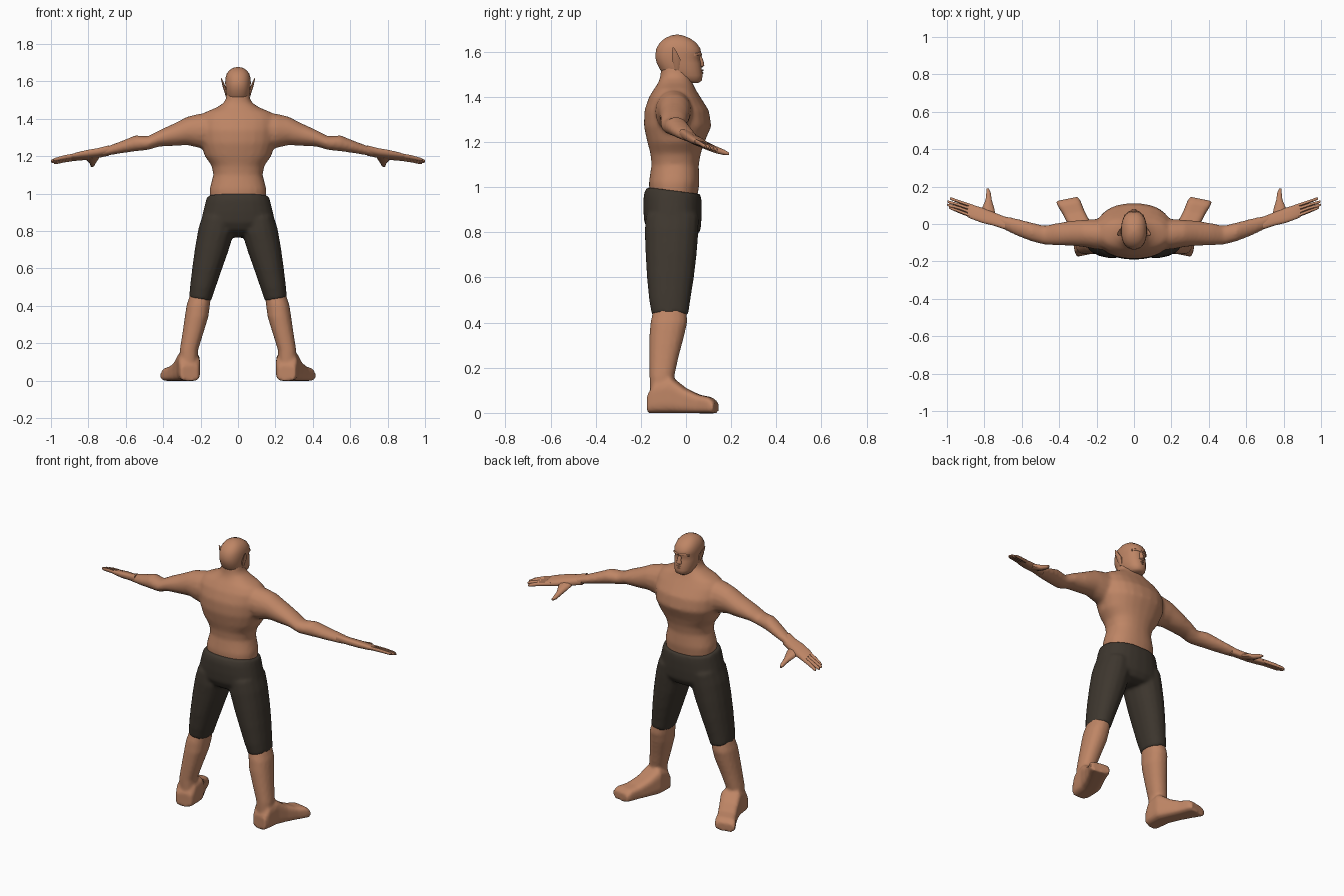
import bpy, bmesh, math
from mathutils import Vector


def material(name, rgb):
    m = bpy.data.materials.new(name)
    m.diffuse_color = (*rgb, 1)
    return m


SKIN = material("skin", (0.515, 0.235, 0.130))
CLOTH = material("dark_cloth", (0.048, 0.038, 0.028))


def loft(bm, sections, u, v, p=1.0, n=16, both=False):
    """Closed tube through rings (x, y, z, ru, rv); 'both' adds the mirrored tube."""
    u, v = Vector(u), Vector(v)
    bend = lambda t: math.copysign(abs(t) ** p, t)
    for side in ((1, -1) if both else (1,)):
        rings = []
        for x, y, z, ru, rv in sections:
            ring = []
            for i in range(n):
                a = 2 * math.pi * (i + 0.5) / n
                c = Vector((x, y, z)) + u * ru * bend(math.cos(a)) + v * rv * bend(math.sin(a))
                ring.append(bm.verts.new((c.x * side, c.y, c.z)))
            rings.append(ring)
        for a, b in zip(rings, rings[1:]):
            for i in range(n):
                j = (i + 1) % n
                bm.faces.new((a[i], a[j], b[j], b[i]))
        bm.faces.new(rings[0])
        bm.faces.new(rings[-1])


def upright(rows):
    """Rows (z, x0, x1, y0, y1) to horizontal ring sections."""
    return [((a + b) / 2, (c + d) / 2, z, (b - a) / 2, (d - c) / 2) for z, a, b, c, d in rows]


def finish(name, bm, mat, voxel=0, smooth=6):
    bmesh.ops.recalc_face_normals(bm, faces=bm.faces)
    me = bpy.data.meshes.new(name)
    bm.to_mesh(me)
    bm.free()
    me.materials.append(mat)
    ob = bpy.data.objects.new(name, me)
    bpy.context.collection.objects.link(ob)
    bpy.ops.object.select_all(action='DESELECT')
    ob.select_set(True)
    bpy.context.view_layer.objects.active = ob
    if voxel:  # fuse overlapping tubes into one soft skin
        r = ob.modifiers.new("fuse", 'REMESH')
        r.mode, r.voxel_size, r.use_smooth_shade = 'VOXEL', voxel, True
        s = ob.modifiers.new("soften", 'SMOOTH')
        s.factor, s.iterations = 0.5, smooth
    else:
        bpy.ops.object.shade_smooth_by_angle(angle=math.radians(50))
    return ob


X, Y, Z = (1, 0, 0), (0, 1, 0), (0, 0, 1)

# Torso, neck and arms
bm = bmesh.new()
loft(bm, upright([
    (0.95, -.150, .150, -.160, .050), (1.02, -.153, .153, -.165, .060),
    (1.10, -.132, .132, -.153, .057), (1.15, -.142, .142, -.158, .066),
    (1.20, -.178, .178, -.172, .082), (1.27, -.202, .202, -.187, .113),
    (1.34, -.210, .210, -.185, .102), (1.40, -.205, .205, -.164, .064),
    (1.435, -.175, .175, -.142, .042), (1.46, -.115, .115, -.125, .030),
    (1.485, -.075, .075, -.115, .020), (1.51, -.064, .064, -.112, .015),
    (1.54, -.062, .062, -.110, .015)]), X, Y, p=0.88, n=24)
loft(bm, [
    (.10, -.060, 1.350, .075, .080), (.20, -.055, 1.335, .082, .094),
    (.27, -.050, 1.335, .073, .077), (.34, -.050, 1.315, .067, .061),
    (.42, -.055, 1.295, .059, .044), (.48, -.060, 1.270, .051, .037),
    (.55, -.042, 1.268, .051, .043), (.63, -.016, 1.246, .046, .032),
    (.69, .005, 1.230, .038, .026), (.74, .024, 1.217, .032, .020)], Y, Z, both=True)
finish("torso_and_arms", bm, SKIN, 0.011)

# Hands: palm, four fingers, thumb
bm = bmesh.new()
tilt = (0, 1, -.3)
loft(bm, [(.69, .005, 1.230, .034, .024), (.75, .027, 1.216, .036, .022),
          (.81, .046, 1.206, .041, .021), (.87, .066, 1.196, .039, .016),
          (.89, .073, 1.192, .036, .011)], tilt, Z, p=.75, both=True)
for k, tip in zip((-1.5, -.5, .5, 1.5), (.988, 1.0, .998, .984)):
    base_y, tip_y = .066 + k * .0185, .112 + k * .0165
    loft(bm, [(.86, base_y, 1.197 - k * .0055, .0100, .012),
              (.93, (base_y + tip_y) / 2 + .002, 1.185 - k * .0052, .0095, .011),
              (tip - .012, tip_y - .004, 1.174 - k * .005, .0085, .009),
              (tip, tip_y, 1.171 - k * .005, .005, .005)], tilt, Z, n=8, both=True)
loft(bm, [(.780, .030, 1.207, .045, .016), (.780, .085, 1.187, .034, .019),
          (.777, .130, 1.167, .017, .016), (.778, .170, 1.154, .012, .012),
          (.782, .190, 1.148, .006, .006)], X, Z, n=10, both=True)
finish("hands", bm, SKIN)

# Head with brow, nose, lips, chin and pointed ears
bm = bmesh.new()
loft(bm, upright([
    (1.462, -.030, .030, -.010, .055), (1.472, -.046, .046, -.050, .070),
    (1.495, -.058, .058, -.098, .074), (1.525, -.064, .064, -.118, .070),
    (1.550, -.067, .067, -.130, .067), (1.573, -.068, .068, -.136, .061),
    (1.590, -.069, .069, -.136, .069), (1.615, -.068, .068, -.132, .064),
    (1.640, -.061, .061, -.117, .046), (1.660, -.046, .046, -.094, .018),
    (1.672, -.025, .025, -.067, -.012), (1.676, -.006, .006, -.045, -.033)]),
    X, Y, p=.85, n=24)
loft(bm, [(0, .060, 1.583, .010, .008), (0, .066, 1.555, .013, .013),
          (0, .066, 1.538, .018, .015), (0, .060, 1.530, .012, .010)], X, Y, n=10)
loft(bm, [(.004, .066, 1.588, .006, .006), (.030, .060, 1.592, .008, .007),
          (.054, .040, 1.588, .006, .005)], Y, Z, n=8, both=True)
for z in (1.518, 1.506):
    loft(bm, [(-.030, .056, z, .006, .003), (0, .071, z, .007, .005),
              (.030, .056, z, .006, .003)], Y, Z, n=8)
loft(bm, [(.060, -.040, 1.520, .006, .010), (.072, -.043, 1.565, .009, .020),
          (.084, -.052, 1.600, .005, .012), (.090, -.056, 1.618, .002, .003)],
     X, Y, n=8, both=True)
finish("head", bm, SKIN)

# Shorts: pelvis fused with two splayed legs, waistband lower in front
bm = bmesh.new()
loft(bm, upright([
    (.985, -.165, .165, -.176, .066), (.95, -.175, .175, -.188, .070),
    (.89, -.190, .190, -.190, .070), (.83, -.200, .200, -.186, .066),
    (.79, -.150, .150, -.165, .045), (.77, -.060, .060, -.120, .000)]),
    X, (0, 1, -.13), p=.85, n=24)
loft(bm, upright([
    (.87, .030, .190, -.180, .058), (.80, .022, .212, -.184, .056),
    (.70, .053, .230, -.180, .048), (.60, .088, .244, -.174, .036),
    (.50, .122, .256, -.164, .020), (.433, .144, .262, -.152, .010)]),
    (1, 0, .16), Y, p=.9, both=True)
finish("shorts", bm, CLOTH, 0.010, 5)

# Calves and flat-soled feet turned outward
bm = bmesh.new()
loft(bm, upright([
    (.48, .140, .250, -.140, .002), (.40, .150, .276, -.158, .006),
    (.34, .158, .285, -.163, -.008), (.25, .186, .298, -.163, -.032),
    (.16, .214, .312, -.162, -.052), (.08, .215, .315, -.160, -.050)]),
    X, Y, p=.9, both=True)
loft(bm, [(x, y, h / 2 - .001, w, h / 2 + .001) for x, y, w, h in (
    (.258, -.166, .048, .080), (.260, -.135, .058, .135), (.266, -.060, .063, .155),
    (.292, .000, .058, .108), (.322, .060, .057, .080), (.347, .110, .062, .070),
    (.358, .134, .059, .050))], (1, -.2, 0), Z, p=.5, both=True)
finish("calves_and_feet", bm, SKIN, 0.009, 4)
